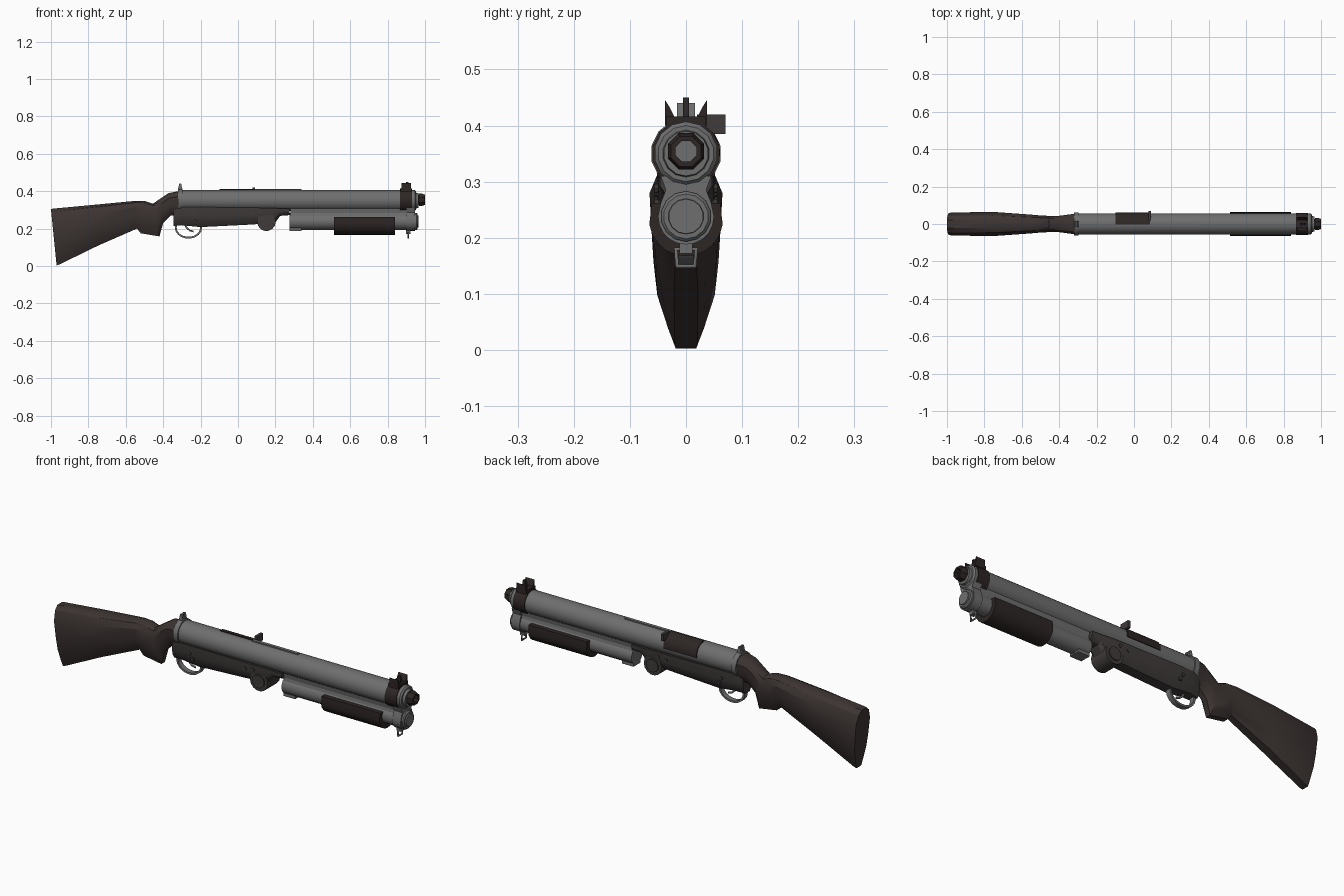
import bpy, bmesh, math
from mathutils import Vector, Matrix

cube = bpy.data.objects.get("Cube")
if cube:
    bpy.data.objects.remove(cube, do_unlink=True)


def material(name, r, g, b):
    m = bpy.data.materials.new(name)
    m.use_nodes = True
    m.diffuse_color = (r, g, b, 1)
    m.node_tree.nodes["Principled BSDF"].inputs["Base Color"].default_value = (r, g, b, 1)
    return m


STEEL = material("grey steel", .155, .157, .155)
WOOD = material("dark brown stock", .045, .034, .032)
BLACK = material("blackened brown", .026, .019, .018)
DARK = material("dark receiver metal", .05, .043, .042)


def finish(name, bm, mat, smooth=30):
    bmesh.ops.recalc_face_normals(bm, faces=bm.faces)
    mesh = bpy.data.meshes.new(name)
    bm.to_mesh(mesh)
    bm.free()
    ob = bpy.data.objects.new(name, mesh)
    bpy.context.collection.objects.link(ob)
    mesh.materials.append(mat)
    if smooth:
        bpy.ops.object.select_all(action='DESELECT')
        ob.select_set(True)
        bpy.context.view_layer.objects.active = ob
        bpy.ops.object.shade_smooth_by_angle(angle=math.radians(smooth))
    return ob


def skin(name, rings, mat, caps=True, closed=False, smooth=30):
    """Join equal rings of points into a surface."""
    bm = bmesh.new()
    vs = [[bm.verts.new(p) for p in ring] for ring in rings]
    n = len(vs[0])
    pairs = list(zip(vs, vs[1:])) + ([(vs[-1], vs[0])] if closed else [])
    for a, b in pairs:
        for i in range(n):
            j = (i + 1) % n
            bm.faces.new((a[i], a[j], b[j], b[i]))
    if caps and not closed:
        bm.faces.new(vs[0])
        bm.faces.new(vs[-1])
    return finish(name, bm, mat, smooth)


def lathe(name, z, profile, mat, sides=14, closed=False):
    """Turn (x, radius) pairs around a lengthwise axis at height z."""
    rings = []
    for x, r in profile:
        angles = [math.tau * (i + .5) / sides for i in range(sides)]
        rings.append([(x, r * math.cos(a), z + r * math.sin(a)) for a in angles])
    return skin(name, rings, mat, closed=closed)


def prism_x(name, outline, x0, x1, mat, smooth=30):
    return skin(name, [[(x, y, z) for y, z in outline] for x in (x0, x1)], mat, smooth=smooth)


def prism_y(name, outline, y0, y1, mat, smooth=0):
    return skin(name, [[(x, y, z) for x, z in outline] for y in (y0, y1)], mat, smooth=smooth)


def box(name, x0, x1, y0, y1, z0, z1, mat):
    return prism_x(name, [(y0, z0), (y1, z0), (y1, z1), (y0, z1)], x0, x1, mat, 0)


def disc_y(name, x, z, r, y0, y1, mat, sides=14):
    pts = [(x + r * math.cos(math.tau * i / sides), z + r * math.sin(math.tau * i / sides))
           for i in range(sides)]
    return prism_y(name, pts, y0, y1, mat, 30)


def arc(r, a0, a1, cz, n):
    return [(r * math.cos(math.radians(a0 + (a1 - a0) * i / n)),
             cz + r * math.sin(math.radians(a0 + (a1 - a0) * i / n))) for i in range(n + 1)]


def loft(name, stations, shape, mat):
    """Stations: top x, top z, bottom x, bottom z, half width."""
    rings = []
    for tx, tz, bx, bz, w in stations:
        side = [(tx + (bx - tx) * u, w * k, tz + (bz - tz) * u) for u, k in shape]
        rings.append(side + [(x, -y, z) for x, y, z in reversed(side)])
    return skin(name, rings, mat)


def wire(name, points, radius, mat, cyclic=False):
    cu = bpy.data.curves.new(name, 'CURVE')
    cu.dimensions = '3D'
    cu.bevel_depth = radius
    cu.bevel_resolution = 1
    cu.use_fill_caps = True
    sp = cu.splines.new('POLY')
    sp.points.add(len(points) - 1)
    for p, q in zip(sp.points, points):
        p.co = (*q, 1)
    sp.use_cyclic_u = cyclic
    cu.materials.append(mat)
    ob = bpy.data.objects.new(name, cu)
    bpy.context.collection.objects.link(ob)
    return ob


UP, LOW = .35, .238   # heights of the two tube axes

# Shoulder stock with grip
loft("stock", [
    (-1, .305, -.97, .003, .056), (-.985, .307, -.955, .008, .061),
    (-.76, .328, -.75, .108, .065), (-.55, .348, -.54, .2, .05),
    (-.5, .348, -.52, .175, .046), (-.455, .333, -.42, .158, .043),
    (-.42, .357, -.4, .23, .042), (-.37, .39, -.36, .27, .048),
    (-.31, .402, -.31, .27, .056)],
    [(0, .35), (.06, .72), (.22, 1), (.5, .95), (.7, .84), (.9, .52), (1, .33)], WOOD)

# Upper tube, rear collar and muzzle
lathe("upper_tube", UP, [(-.315, .057), (.945, .057), (.952, .05)], STEEL)
lathe("rear_collar", UP, [(-.322, .063), (-.296, .063)], STEEL)
lathe("front_collar", UP, [(.865, .061), (.93, .061)], BLACK)
lathe("muzzle_ring", UP, [(.945, .043), (.965, .04)], STEEL)
lathe("muzzle", UP + .004, [(.93, .026), (.965, .026), (.968, .035), (.985, .035),
                            (1, .029), (1, .02), (.96, .02), (.93, .02)], BLACK, 8, True)
lathe("bore_back", UP + .004, [(.955, .021), (.962, .021)], DARK, 8)

# Lower tube, the web between the tubes, and end cap
lathe("lower_tube", LOW, [(.275, .045), (.955, .045), (.96, .04)], STEEL)
lathe("lower_cap", LOW, [(.95, .033), (.966, .031)], STEEL)
prism_x("tube_web", [(-.036, .25), (.036, .25), (.03, .283), (.036, .315),
                     (-.036, .315), (-.03, .283)], .28, .945, STEEL, 0)
prism_x("front_band", arc(.05, -180, 0, LOW, 10) + [(.045, .262), (.036, .285), (.045, .31),
        (-.045, .31), (-.036, .285), (-.045, .262)], .9, .947, STEEL)
box("tube_rear_foot", .275, .34, -.028, .028, .188, .215, STEEL)

# Sliding hand grip
prism_x("fore_grip", [(-.061, .262)] + arc(.066, -172, -8, .233, 10) + [(.061, .262)],
        .512, .84, BLACK)

# Lower receiver
loft("lower_receiver", [
    (-.345, .295, -.345, .213, .036), (-.3, .315, -.3, .218, .05),
    (-.2, .315, -.2, .208, .052), (.08, .312, .08, .222, .052),
    (.19, .31, .2, .232, .05), (.215, .308, .225, .268, .048), (.275, .308, .275, .272, .046)],
    [(0, 1), (.45, 1), (.75, .85), (1, .5)], DARK)
disc_y("receiver_drum", .152, .237, .05, -.05, .05, DARK)
for s in (-1, 1):
    disc_y("drum_face", .152, .237, .033, s * .05, s * .056, DARK)
    for x, z in ((-.235, .275), (-.22, .25), (.075, .282), (.12, .288)):
        disc_y("receiver_pin", x, z, .009, s * .045, s * .056, DARK, 8)

# Trigger and its guard
guard = [(-.265 + .068 * math.cos(math.tau * i / 18), 0,
          .205 + .054 * math.sin(math.tau * i / 18)) for i in range(18)]
rings = []
for x, y, z in guard:
    d = Vector((x + .265, 0, z - .205)).normalized() * .005
    rings.append([(x + a * d.x, b, z + a * d.z) for a, b in
                  ((1, .013), (1, -.013), (-1, -.013), (-1, .013))])
skin("trigger_guard", rings, STEEL, closed=True)
wire("trigger", [(-.285, 0, .225), (-.275, 0, .205), (-.258, 0, .19), (-.238, 0, .184)],
     .005, STEEL)

# Ejection port cover and charging handle on the far side
prism_x("port_cover", arc(.061, -5, 92, UP, 8) + arc(.052, 92, -5, UP, 8), -.1, .085, BLACK)
box("charging_handle", .078, .092, .02, .07, .385, .42, DARK)
box("top_rib", .085, .34, -.008, .008, .4, .411, STEEL)

# Rear sight
for s in (-1, 1):
    prism_y("rear_sight_leaf", [(-.322, .405), (-.296, .405), (-.304, .44), (-.314, .44)],
            s * .004, s * .016, STEEL)

# Front sight: base, two flared ears and a post
box("front_sight_base", .87, .928, -.036, .036, .39, .416, BLACK)
for s in (-1, 1):
    prism_x("front_sight_ear", [(s * .037, .4), (s * .037, .445), (s * .03, .434),
                                (s * .02, .414), (s * .02, .4)], .875, .925, BLACK, 0)
prism_y("front_sight_post", [(.89, .41), (.918, .41), (.912, .45), (.9, .45)],
        -.005, .005, BLACK)

# Sling loop under the front band
box("sling_mount", .898, .922, -.012, .012, .172, .195, STEEL)
wire("sling_loop", [(.91, -.018, .18), (.91, .018, .18), (.91, .016, .149), (.91, -.016, .149)],
     .005, STEEL, True)
